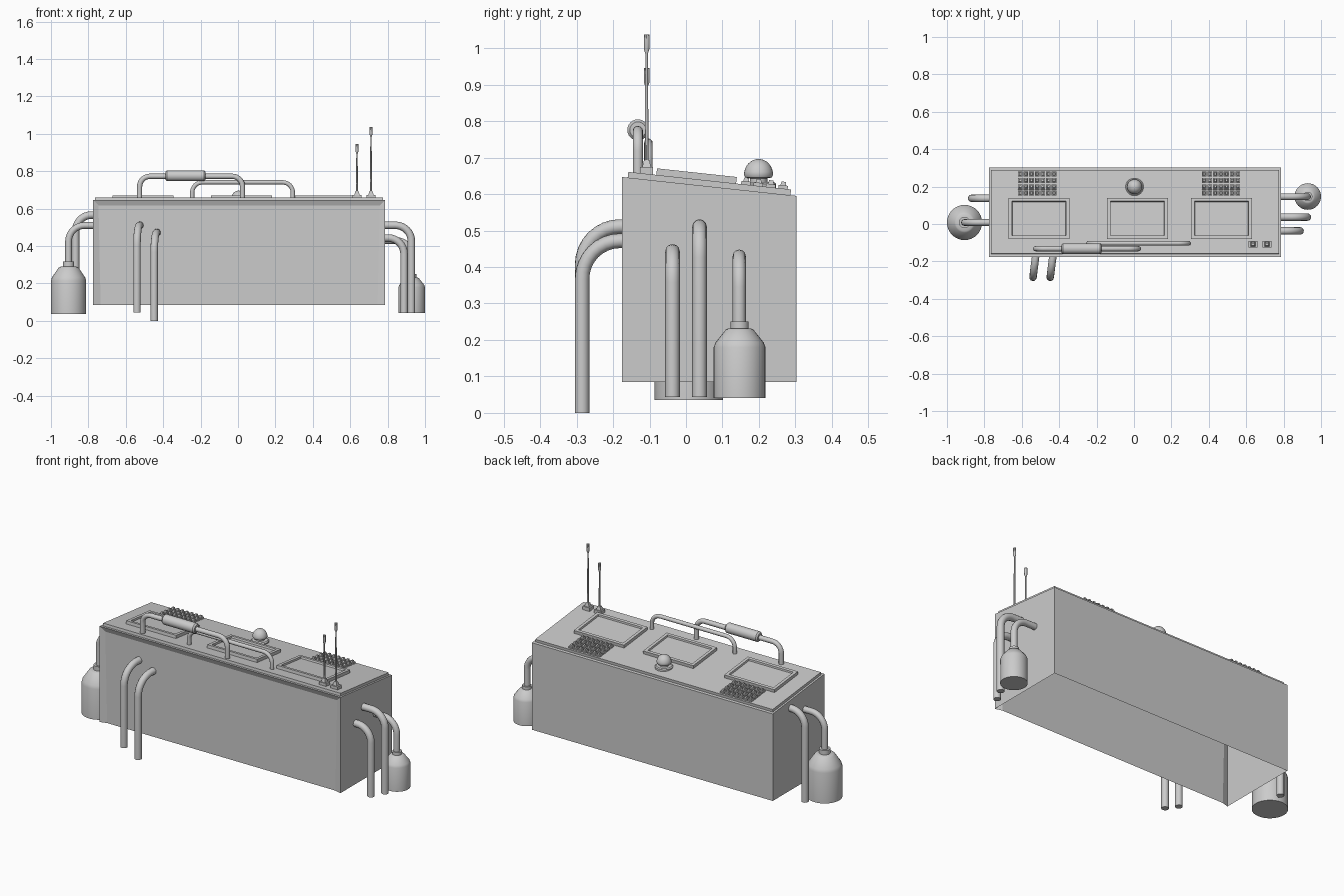
import bpy, bmesh, math
from mathutils import Vector, Matrix

if "Cube" in bpy.data.objects:
    bpy.data.objects.remove(bpy.data.objects["Cube"])

SLOPE = -0.108
TILT = Matrix.Rotation(math.atan(SLOPE), 4, 'X')


def top_z(y):
    return 0.661 + SLOPE * (y + 0.159)


def finish(name, bm, smooth=False):
    me = bpy.data.meshes.new(name)
    bm.to_mesh(me)
    bm.free()
    ob = bpy.data.objects.new(name, me)
    bpy.context.collection.objects.link(ob)
    if smooth:
        bpy.context.view_layer.objects.active = ob
        ob.select_set(True)
        bpy.ops.object.shade_smooth_by_angle(angle=math.radians(35))
        ob.select_set(False)
    return ob


def add_block(bm, mat, sx, sy, h, taper=1.0, z0=0.0):
    """Box standing on local z0; returns its top face."""
    rings = []
    for z, k in ((z0, 1.0), (z0 + h, taper)):
        rings.append([bm.verts.new(mat @ Vector((a * sx * k / 2, b * sy * k / 2, z)))
                      for a, b in ((-1, -1), (1, -1), (1, 1), (-1, 1))])
    lo, hi = rings
    bm.faces.new(lo[::-1])
    for i in range(4):
        j = (i + 1) % 4
        bm.faces.new((lo[i], lo[j], hi[j], hi[i]))
    return bm.faces.new(hi)


def on_top(x, y):
    return Matrix.Translation((x, y, top_z(y))) @ TILT


def lathe(name, profile, mat, n=32):
    bm = bmesh.new()
    vs = [bm.verts.new((r, 0, z)) for r, z in profile]
    es = [bm.edges.new(p) for p in zip(vs, vs[1:])]
    bmesh.ops.spin(bm, geom=vs + es, cent=(0, 0, 0), axis=(0, 0, 1),
                   angle=math.tau, steps=n, use_duplicate=False)
    bmesh.ops.remove_doubles(bm, verts=bm.verts, dist=1e-5)
    bmesh.ops.recalc_face_normals(bm, faces=bm.faces)
    bm.transform(mat)
    return finish(name, bm, True)


def tube(name, pts, radius, bend, steps=8):
    """Round tube along a path whose corners are arcs."""
    pts = [Vector(p) for p in pts]
    path = [pts[0]]
    for a, c, b in zip(pts, pts[1:], pts[2:]):
        u, v = (a - c).normalized() * bend, (b - c).normalized() * bend
        for i in range(steps + 1):
            t = i / steps * math.pi / 2
            path.append(c + u * (1 - math.sin(t)) + v * (1 - math.cos(t)))
    path.append(pts[-1])
    cu = bpy.data.curves.new(name, 'CURVE')
    cu.dimensions = '3D'
    cu.bevel_depth = radius
    cu.bevel_resolution = 4
    cu.use_fill_caps = True
    sp = cu.splines.new('POLY')
    sp.points.add(len(path) - 1)
    for p, q in zip(sp.points, path):
        p.co = (*q, 1)
    ob = bpy.data.objects.new(name, cu)
    bpy.context.collection.objects.link(ob)
    bpy.context.view_layer.objects.active = ob
    ob.select_set(True)
    bpy.ops.object.convert(target='MESH')
    bpy.ops.object.shade_smooth_by_angle(angle=math.radians(40))
    bpy.context.object.select_set(False)


# Cabinet: bottomless shell with sloped top and recessed front panel
X0, X1, Y0, Y1, ZB = -0.775, 0.787, -0.176, 0.303, 0.085
bm = bmesh.new()
co = [(x, y, z) for x, y in ((X0, Y0), (X1, Y0), (X1, Y1), (X0, Y1))
      for z in (ZB, 0.647 if y < 0 else 0.595)]
v = [bm.verts.new(c) for c in co]
front = bm.faces.new((v[0], v[2], v[3], v[1]))
for q in ((2, 4, 5, 3), (4, 6, 7, 5), (6, 0, 1, 7), (1, 3, 5, 7)):
    bm.faces.new([v[i] for i in q])
bm.normal_update()
bmesh.ops.inset_region(bm, faces=[front], thickness=0.041, depth=-0.012)
finish("cabinet", bm)

# Sloped control deck
bm = bmesh.new()
add_block(bm, on_top(0.006, 0.065), 1.54, 0.449, 0.016, z0=-0.016)
finish("control_deck", bm)

# Screens with recessed glass
for i, x in enumerate((-0.508, 0.018, 0.468)):
    bm = bmesh.new()
    face = add_block(bm, on_top(x, 0.028), 0.325, 0.22, 0.018)
    bm.normal_update()
    bmesh.ops.inset_region(bm, faces=[face], thickness=0.025, depth=0)
    bmesh.ops.inset_region(bm, faces=[face], thickness=0.003, depth=-0.01)
    finish(f"screen_{i + 1}", bm)

# Button pads
for name, x0 in (("left", -0.518), ("right", 0.465)):
    bm = bmesh.new()
    for i in range(7):
        for j in range(4):
            m = on_top(x0 + (i - 3) * 0.03, 0.215 + (j - 1.5) * 0.034)
            add_block(bm, m, 0.025, 0.026, 0.009)
            add_block(bm, m, 0.015, 0.016, 0.010, 0.75, 0.009)
    finish(f"button_pad_{name}", bm)

# Domed push button
dome = [(0.04 * math.cos(a), 0.030 + 0.044 * math.sin(a))
        for a in [k * math.pi / 16 for k in range(8)]]
lathe("dome_button", [(0, -0.01), (0.048, -0.01), (0.048, 0.006), (0.042, 0.011),
                      (0.024, 0.011), (0.024, 0.021), (0.036, 0.023)] + dome + [(0, 0.074)],
      Matrix.Translation((0.003, 0.199, top_z(0.199))))

# Handles and grip
for name, xa, xb, y, z, r in (("front_handle", -0.526, 0.024, -0.132, 0.773, 0.0140),
                              ("rear_handle", -0.245, 0.293, -0.103, 0.741, 0.0115)):
    tube(name, [(xa, y, 0.645), (xa, y, z), (xb, y, z), (xb, y, 0.645)], r, 0.055)
lathe("handle_grip", [(0, -0.106), (0.022, -0.106), (0.029, -0.098), (0.029, 0.098),
                      (0.022, 0.106), (0, 0.106)],
      Matrix.Translation((-0.281, -0.132, 0.776)) @ Matrix.Rotation(math.pi / 2, 4, 'Y'), 24)

# Antennas
for i, (x, tip) in enumerate(((0.636, 0.946), (0.711, 1.037))):
    bm = bmesh.new()
    m = Matrix.Translation((x, -0.108, 0))
    add_block(bm, m, 0.046, 0.036, 0.030, z0=0.644)
    add_block(bm, m, 0.028, 0.024, 0.020, 0.6, z0=0.674)
    finish(f"antenna_base_{i + 1}", bm)
    lathe(f"antenna_{i + 1}", [(0, 0.67), (0.006, 0.67), (0.0035, tip - 0.052),
                               (0.008, tip - 0.040), (0.008, tip), (0, tip)], m, 10)

# Pipes leaving the cabinet and turning down
R = 0.02
for name, x, y, z, end in (("right_pipe_front", 0.888, -0.037, 0.443, 0.043),
                           ("right_pipe_middle", 0.927, 0.037, 0.511, 0.043),
                           ("right_jar_pipe", 0.928, 0.146, 0.430, 0.235),
                           ("left_pipe_rear", -0.868, 0.137, 0.566, 0.045),
                           ("left_jar_pipe", -0.906, 0.008, 0.510, 0.295)):
    start = X1 - 0.01 if x > 0 else X0 + 0.01
    tube(name, [(start, y, z), (x, y, z), (x, y, end)], R if "jar" not in name else 0.018, 0.085)
for i, (x, z, end) in enumerate(((-0.525, 0.511, 0.045), (-0.433, 0.472, 0.0))):
    tube(f"front_pipe_{i + 1}", [(x, -0.166, z), (x - 0.015, -0.285, z), (x - 0.015, -0.285, end)],
         R, 0.105)

# Jars hanging under the pipes
lathe("left_jar", [(0, 0.036), (0.094, 0.036), (0.094, 0.214), (0.089, 0.232), (0.054, 0.284),
                   (0.046, 0.289), (0.030, 0.291), (0.030, 0.317), (0, 0.317)],
      Matrix.Translation((-0.906, 0.008, 0)))
lathe("right_jar", [(0, 0.041), (0.071, 0.041), (0.071, 0.180), (0.066, 0.193), (0.038, 0.228),
                    (0.032, 0.231), (0.025, 0.232), (0.025, 0.250), (0, 0.250)],
      Matrix.Translation((0.929, 0.147, 0)))
